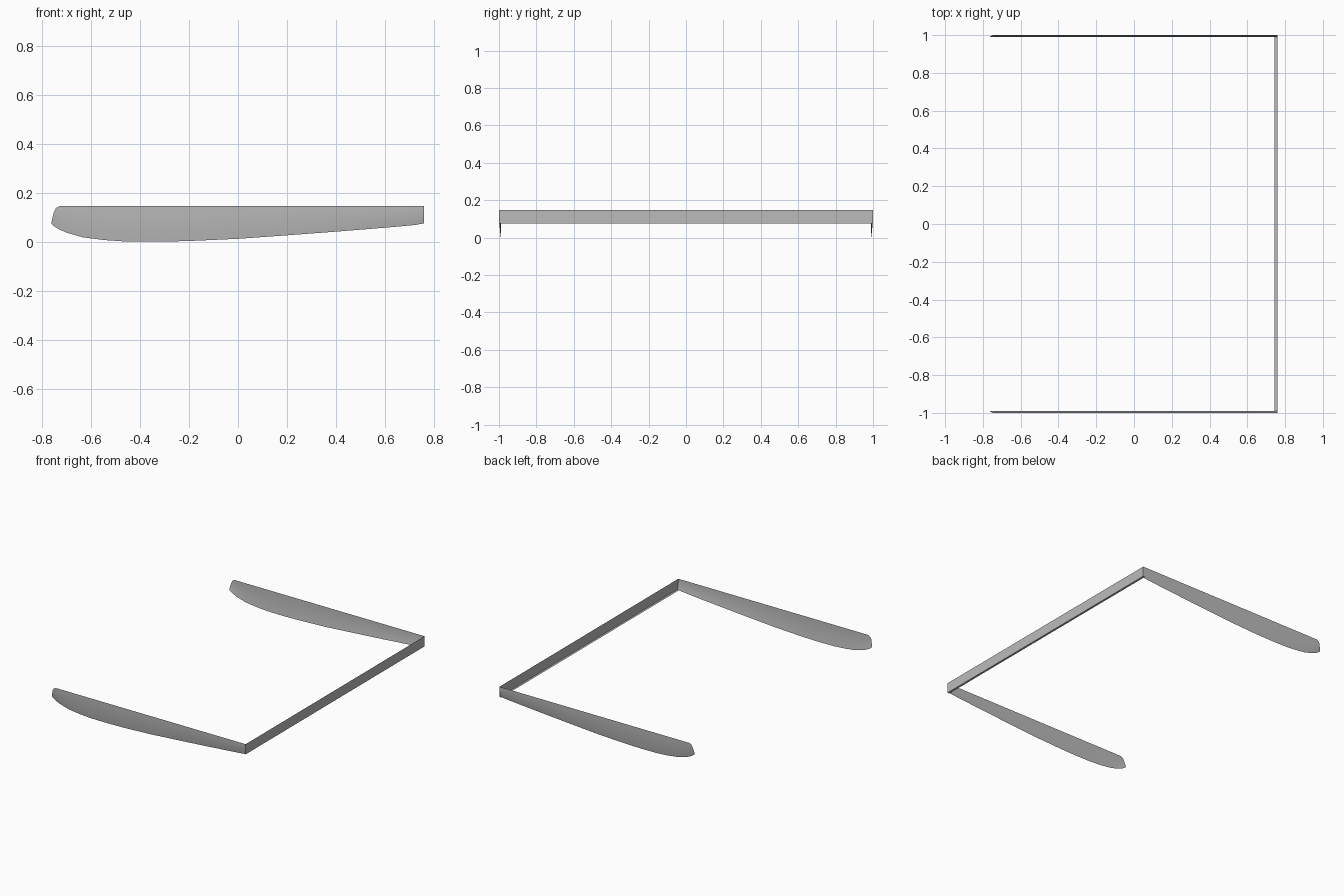
import bpy, bmesh

cube = bpy.data.objects.get("Cube")
if cube:
    bpy.data.objects.remove(cube)

GREY = (0.5, 0.5, 0.5)
grey = bpy.data.materials.new("plain grey")
grey.use_nodes = True
grey.diffuse_color = (*GREY, 1)
grey.node_tree.nodes["Principled BSDF"].inputs["Base Color"].default_value = (*GREY, 1)

TOP, END, SIDE = 0.147, 0.76, 1.0
TUCK = 0.01      # how far the lower edge curls inward
ROWS = 6

# Side outline: x, upper height, lower height
STATIONS = [(-0.762, 0.08, 0.073), (-0.752, 0.122, 0.064), (-0.743, 0.138, 0.058),
            (-0.727, TOP, 0.049), (-0.70, TOP, 0.037), (-0.633, TOP, 0.018),
            (-0.548, TOP, 0.007), (-0.46, TOP, 0.001), (-0.33, TOP, 0.0),
            (-0.2, TOP, 0.003), (0.0, TOP, 0.012), (0.21, TOP, 0.027),
            (0.41, TOP, 0.042), (0.62, TOP, 0.059), (0.72, TOP, 0.068),
            (END, TOP, 0.075)]


def sheet(name, columns):
    """Skin a grid of point columns into one smooth sheet."""
    bm = bmesh.new()
    grid = [[bm.verts.new(p) for p in col] for col in columns]
    for a, b in zip(grid, grid[1:]):
        for i in range(len(a) - 1):
            bm.faces.new((a[i], a[i + 1], b[i + 1], b[i]))
    mesh = bpy.data.meshes.new(name)
    bm.to_mesh(mesh)
    bm.free()
    mesh.materials.append(grey)
    obj = bpy.data.objects.new(name, mesh)
    bpy.context.collection.objects.link(obj)
    bpy.ops.object.select_all(action='DESELECT')
    obj.select_set(True)
    bpy.context.view_layer.objects.active = obj
    bpy.ops.object.shade_smooth_by_angle()
    return obj


def side_column(x, upper, lower, side):
    """Vertical section whose lower part curls toward the middle."""
    column = []
    for i in range(ROWS + 1):
        z = upper + (lower - upper) * i / ROWS
        t = (TOP - z) / (TOP - lower)
        column.append((x, side * (SIDE - TUCK * t * t), z))
    return column


# Long side skirts, front and back, facing outward
for name, side in (("front_skirt", -1), ("back_skirt", 1)):
    columns = [side_column(*s, side) for s in STATIONS]
    sheet(name, columns if side < 0 else columns[::-1])

# Straight end skirt with a narrow lip folded inward along its lower edge
LOW = STATIONS[-1][2]
sheet("end_skirt", [[(END, y, TOP), (END, y, LOW), (END - 0.015, y, LOW)]
                    for y in (-SIDE, SIDE)])
